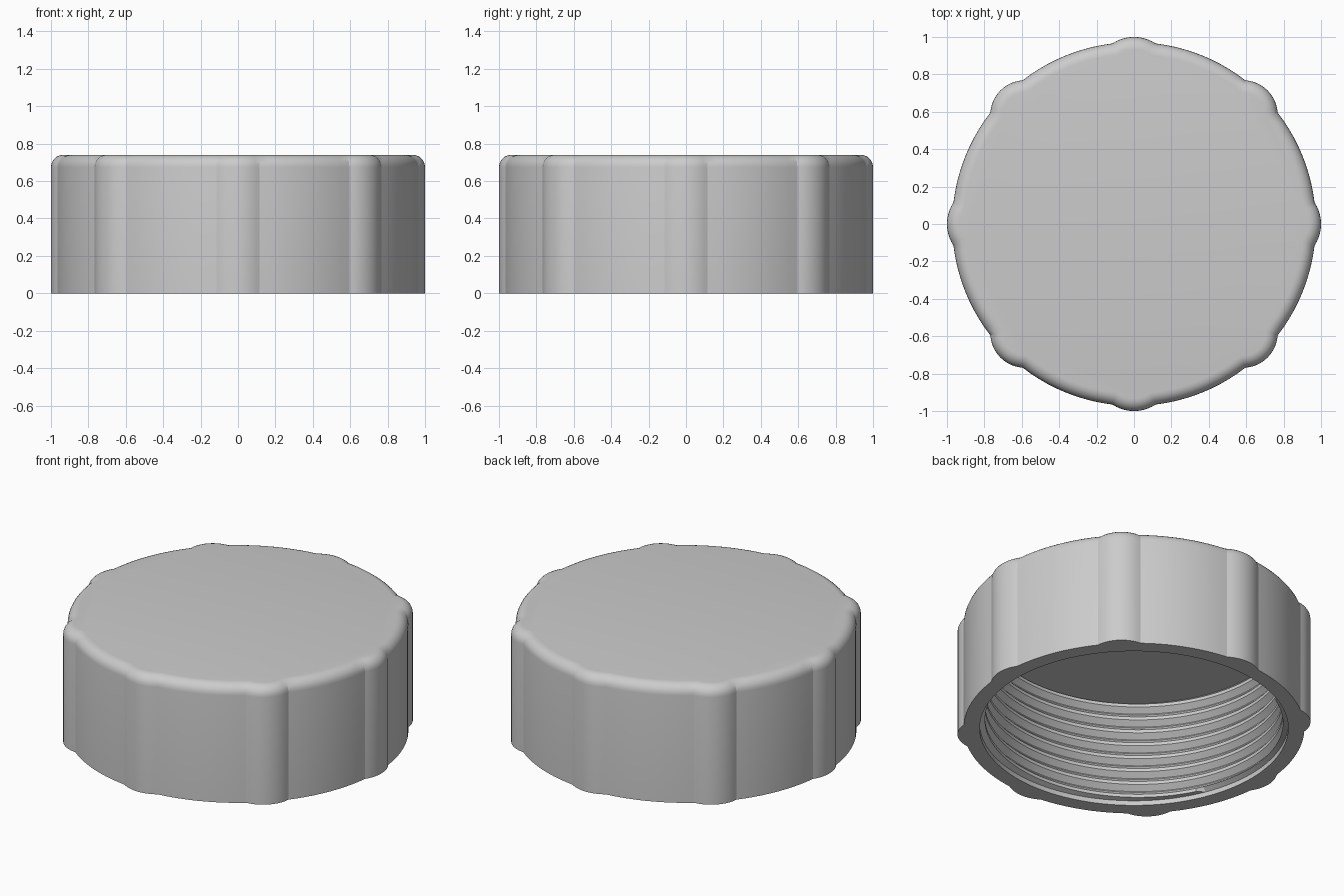
import bpy, bmesh
from math import sin, cos, pi, acos, atan2, hypot

cube = bpy.data.objects.get("Cube")
if cube:
    bpy.data.objects.remove(cube, do_unlink=True)

HEIGHT, BODY_R, FILLET = 0.74, 0.972, 0.065
BORE_R, CREST_R, CEILING = 0.88, 0.85, 0.67
PITCH, THREAD_START = 0.085, 0.03
STEPS = 10

grey = bpy.data.materials.new("light grey plastic")
grey.use_nodes = True
grey.diffuse_color = (0.6, 0.6, 0.6, 1)
grey.node_tree.nodes["Principled BSDF"].inputs["Base Color"].default_value = (0.6, 0.6, 0.6, 1)


def outline(inset):
    """Round body with eight grip bumps, offset inwards by inset."""
    points = []
    body = BODY_R - inset
    bumps = []
    for k in range(8):
        peak, radius = (1.0, 0.21) if k % 2 == 0 else (1.01, 0.187)
        centre, r = peak - radius, radius - inset
        half = acos((body ** 2 + centre ** 2 - r ** 2) / (2 * body * centre))
        bumps.append((k * pi / 4, centre, r, half))
    for k, (mid, centre, r, half) in enumerate(bumps):
        # Bump arc
        sweep = atan2(body * sin(half), body * cos(half) - centre)
        for i in range(STEPS):
            t = sweep * (2 * i / STEPS - 1)
            x, y = centre + r * cos(t), r * sin(t)
            points.append((x * cos(mid) - y * sin(mid), x * sin(mid) + y * cos(mid)))
        # Plain arc up to the next bump
        start, end = mid + half, mid + pi / 4 - bumps[(k + 1) % 8][3]
        for i in range(STEPS):
            t = start + (end - start) * i / STEPS
            points.append((body * cos(t), body * sin(t)))
    return points


def add_ring(bm, points, z):
    return [bm.verts.new((x, y, z)) for x, y in points]


def bridge(bm, a, b):
    n = len(a)
    for i in range(n):
        j = (i + 1) % n
        bm.faces.new((a[i], a[j], b[j], b[i]))


def finish(bm, name):
    bmesh.ops.recalc_face_normals(bm, faces=bm.faces)
    mesh = bpy.data.meshes.new(name)
    bm.to_mesh(mesh)
    bm.free()
    mesh.materials.append(grey)
    obj = bpy.data.objects.new(name, mesh)
    bpy.context.collection.objects.link(obj)
    bpy.ops.object.select_all(action='DESELECT')
    obj.select_set(True)
    bpy.context.view_layer.objects.active = obj
    bpy.ops.object.shade_smooth_by_angle(angle=pi / 9)
    return obj


bm = bmesh.new()

# Outer wall and rounded top edge
base = outline(0)
rim = add_ring(bm, base, 0)
last = rim
for i in range(7):
    a = i / 6 * pi / 2
    ring = add_ring(bm, outline(FILLET * (1 - cos(a))), HEIGHT - FILLET * (1 - sin(a)))
    bridge(bm, last, ring)
    last = ring
bm.faces.new(last)

# Flat bottom rim
angles = [atan2(y, x) for x, y in base]
bore = add_ring(bm, [(BORE_R * cos(a), BORE_R * sin(a)) for a in angles], 0)
bridge(bm, rim, bore)

# Helical thread: root, flank, crest, flank in every turn
profile = [(0.0, BORE_R), (0.005, BORE_R), (0.035, CREST_R), (0.055, CREST_R)]
rows = [(turn * PITCH + z, r) for turn in range(-2, 9) for z, r in profile]
columns = []
count = len(base)
for i in range(count + 1):
    a = angles[i % count]
    turn = ((a - angles[0]) % (2 * pi)) / (2 * pi) if i < count else 1
    column = [bore[i % count]]
    for z, r in rows:
        z += THREAD_START + turn * PITCH
        if not THREAD_START < z < CEILING:
            z, r = min(max(z, THREAD_START), CEILING), BORE_R
        column.append(bm.verts.new((r * cos(a), r * sin(a), z)))
    column.append(bm.verts.new((BORE_R * cos(a), BORE_R * sin(a), CEILING)))
    columns.append(column)
for left, right in zip(columns, columns[1:]):
    for j in range(len(left) - 1):
        corners = dict.fromkeys((left[j], right[j], right[j + 1], left[j + 1]))
        if len(corners) > 2:
            bm.faces.new(list(corners))

# Inner ceiling
bm.faces.new([c[-1] for c in columns[:-1]])
bmesh.ops.remove_doubles(bm, verts=bm.verts, dist=0.0005)
finish(bm, "screw_cap")
